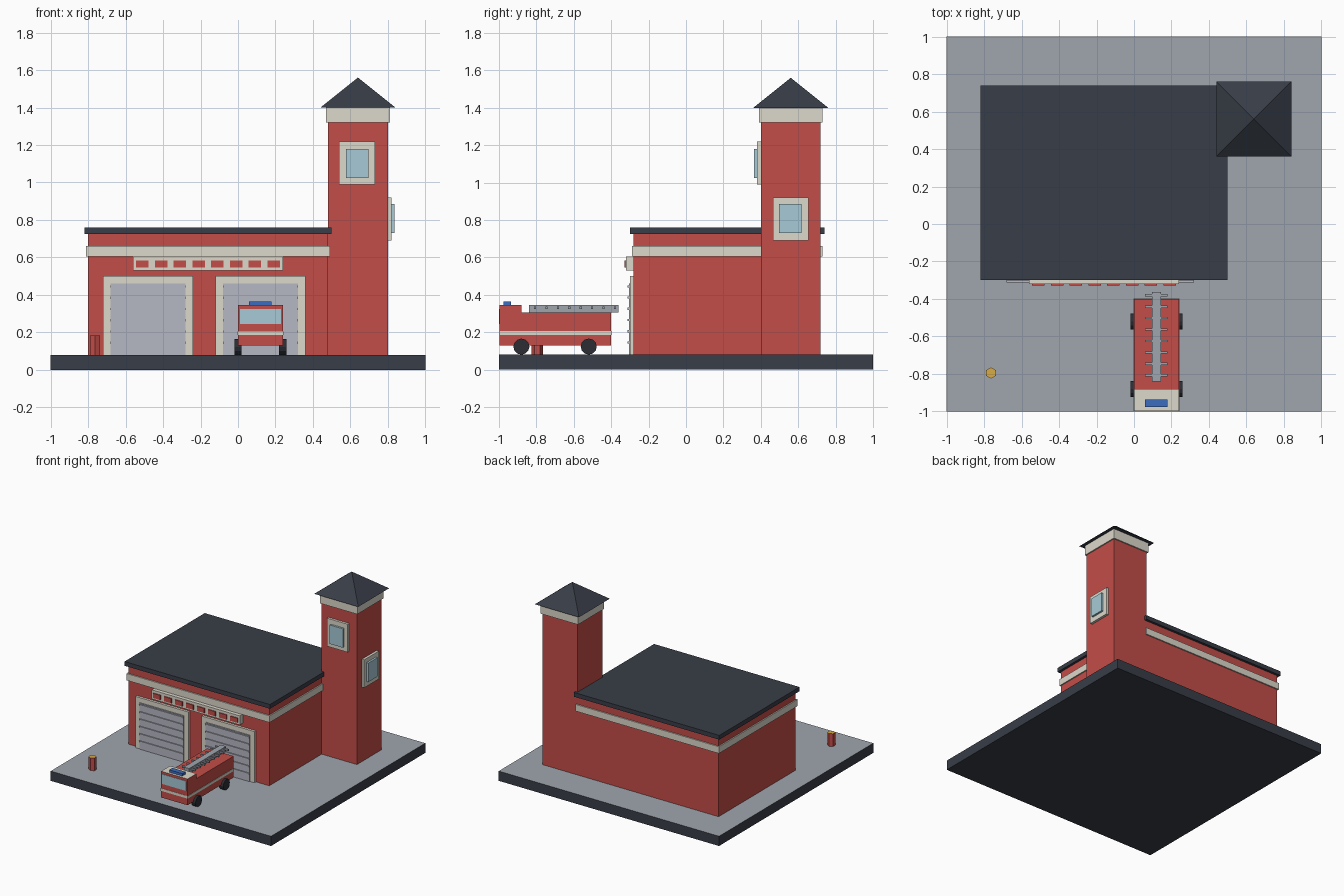
import bpy, bmesh
from math import pi, sqrt

if "Cube" in bpy.data.objects:
    bpy.data.objects.remove(bpy.data.objects["Cube"])

def material(name, r, g, b):
    m = bpy.data.materials.new(name)
    m.diffuse_color = (r, g, b, 1)
    m.use_nodes = True
    m.node_tree.nodes["Principled BSDF"].inputs["Base Color"].default_value = m.diffuse_color
    return m

RED = material("red", .55, .075, .065)
DARK = material("dark_slate", .04, .047, .063)
PAVING = material("paving", .35, .38, .43)
CREAM = material("cream", .72, .69, .60)
DOOR = material("door_grey", .47, .48, .55)
STEEL = material("steel", .35, .38, .43)
GLASS = material("glass", .39, .59, .67)
BLUE = material("blue", .045, .15, .51)
GOLD = material("gold", .69, .41, .06)
TYRE = material("tyre", .025, .027, .034)

def finish(name, bm, mat, top=None):
    # Optional second material for upward facing surfaces
    me = bpy.data.meshes.new(name)
    me.materials.append(mat)
    if top:
        me.materials.append(top)
        bm.normal_update()
        for f in bm.faces:
            f.material_index = int(f.normal.z > .9)
    bm.to_mesh(me)
    bm.free()
    ob = bpy.data.objects.new(name, me)
    bpy.context.collection.objects.link(ob)
    return ob

def box(name, x, y, z, mat, top=None):
    bm = bmesh.new()
    bmesh.ops.create_cube(bm, size=1)
    for v in bm.verts:
        for i, (lo, hi) in enumerate((x, y, z)):
            v.co[i] = lo if v.co[i] < 0 else hi
    return finish(name, bm, mat, top)

def cone(name, loc, r1, r2, depth, sides, mat, rot=(0, 0, 0), top=None):
    bm = bmesh.new()
    bmesh.ops.create_cone(bm, cap_ends=True, segments=sides, radius1=r1, radius2=r2, depth=depth)
    ob = finish(name, bm, mat, top)
    ob.location, ob.rotation_euler = loc, rot
    return ob

# Ground slab
box("ground_slab", (-1, 1), (-1, 1), (0, .08), DARK, PAVING)

# Main hall
box("hall_walls", (-.8, .48), (-.28, .72), (.08, .73), RED)
box("hall_band", (-.81, .49), (-.29, .73), (.605, .66), CREAM)
box("hall_roof", (-.82, .5), (-.3, .74), (.725, .76), DARK)

# Tower
box("tower_walls", (.48, .8), (.4, .72), (.08, 1.33), RED)
box("tower_cornice", (.47, .81), (.39, .73), (1.32, 1.4), CREAM)
cone("tower_roof", (.64, .56, 1.48), .2 * sqrt(2), 0, .16, 4, DARK, (0, 0, pi / 4))
box("front_window_frame", (.54, .73), (.38, .4), (.99, 1.22), CREAM)
box("front_window_glass", (.577, .697), (.364, .39), (1.025, 1.18), GLASS)
box("side_window_frame", (.8, .82), (.465, .655), (.69, .92), CREAM)
box("side_window_glass", (.81, .836), (.497, .617), (.73, .885), GLASS)

# Garage doors with surround and slats
for side, cx in (("left", -.48), ("right", .12)):
    box(side + "_door_frame", (cx - .24, cx + .24), (-.3, -.28), (.08, .5), CREAM)
    box(side + "_door_panel", (cx - .2, cx + .2), (-.305, -.29), (.08, .46), DOOR)
    for i in range(6):
        z = .145 + i * .06
        box(f"{side}_door_slat_{i}", (cx - .2, cx + .2), (-.313, -.3), (z - .006, z + .006), DOOR)

# Sign board with row of blocks
box("sign_board", (-.56, .24), (-.32, -.28), (.53, .605), CREAM)
for i in range(8):
    x = -.51 + i * .1
    box(f"sign_block_{i}", (x - .033, x + .033), (-.328, -.31), (.546, .584), RED)

# Hydrant
cone("hydrant", (-.763, -.795, .132), .03, .03, .105, 6, RED, (0, 0, pi / 6 + pi / 3 * 0.5), GOLD)

# Fire engine
box("engine_body", (0, .24), (-.88, -.4), (.13, .305), RED)
box("engine_cab", (0, .24), (-.997, -.88), (.13, .345), RED, CREAM)
box("engine_stripe", (-.003, .243), (-.999, -.398), (.185, .206), CREAM)
box("windscreen", (.01, .23), (-1, -.99), (.245, .325), GLASS)
box("light_bar", (.06, .178), (-.977, -.936), (.34, .365), BLUE)
for end, y in (("front", -.88), ("rear", -.52)):
    for side, x in (("left", 0), ("right", .24)):
        cone(f"{end}_{side}_wheel", (x, y, .123), .043, .043, .04, 12, TYRE, (0, pi / 2, 0))

# Roof ladder
box("ladder_beam", (.096, .144), (-.84, -.362), (.305, .345), STEEL)
for i in range(8):
    y = -.38 - i * .061
    box(f"ladder_rung_{i}", (.06, .18), (y - .006, y + .006), (.324, .337), STEEL)
